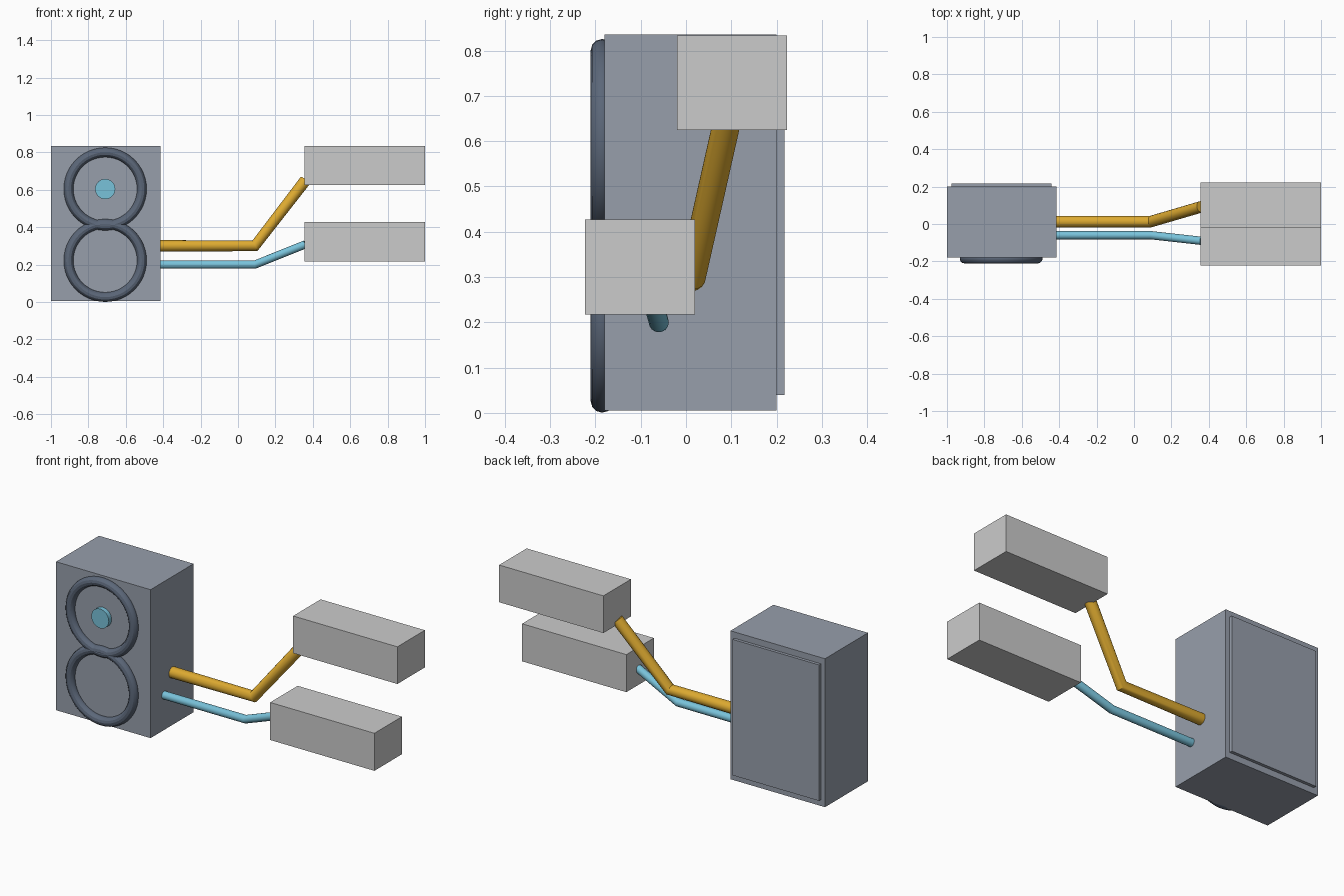
import bpy
import math
from mathutils import Vector

cube = bpy.data.objects.get("Cube")
if cube:
    bpy.data.objects.remove(cube, do_unlink=True)


def material(name, rgb):
    mat = bpy.data.materials.new(name)
    mat.use_nodes = True
    mat.diffuse_color = (*rgb, 1)
    mat.node_tree.nodes["Principled BSDF"].inputs["Base Color"].default_value = (*rgb, 1)
    return mat


BLUE_GREY = material("blue grey", (0.31, 0.345, 0.41))
DARK_SLATE = material("dark slate", (0.105, 0.135, 0.19))
LIGHT_GREY = material("light grey", (0.6, 0.6, 0.6))
GOLD = material("gold", (0.72, 0.40, 0.03))
SKY_BLUE = material("sky blue", (0.19, 0.54, 0.70))


def finish(name, mat, smooth=False):
    obj = bpy.context.object
    obj.name = name
    obj.data.materials.clear()
    obj.data.materials.append(mat)
    if smooth:
        bpy.ops.object.shade_smooth_by_angle()
    return obj


def box(name, mat, low, high):
    low, high = Vector(low), Vector(high)
    bpy.ops.mesh.primitive_cube_add(size=1, location=(low + high) / 2)
    bpy.context.object.scale = high - low
    bpy.ops.object.transform_apply(location=False, rotation=False, scale=True)
    return finish(name, mat)


def pipe(name, mat, radius, points):
    curve = bpy.data.curves.new(name, "CURVE")
    curve.dimensions = "3D"
    curve.bevel_depth = radius
    curve.bevel_resolution = 6
    curve.use_fill_caps = True
    spline = curve.splines.new("POLY")
    spline.points.add(len(points) - 1)
    for target, co in zip(spline.points, points):
        target.co = (*co, 1)
    obj = bpy.data.objects.new(name, curve)
    bpy.context.collection.objects.link(obj)
    bpy.ops.object.select_all(action="DESELECT")
    obj.select_set(True)
    bpy.context.view_layer.objects.active = obj
    bpy.ops.object.convert(target="MESH")
    return finish(name, mat, smooth=True)


# Outdoor cabinet with its raised rear panel
box("cabinet", BLUE_GREY, (-1, -0.18, 0.005), (-0.415, 0.2, 0.835))
box("rear_panel", BLUE_GREY, (-0.975, 0.199, 0.04), (-0.44, 0.217, 0.8))

# Two fan rings on the front, the upper one with a hub
FAN_X = -0.71
for name, z in (("lower_fan_ring", 0.222), ("upper_fan_ring", 0.604)):
    bpy.ops.mesh.primitive_torus_add(
        location=(FAN_X, -0.185, z), rotation=(math.pi / 2, 0, 0),
        major_radius=0.196, minor_radius=0.0255,
        major_segments=48, minor_segments=12)
    finish(name, DARK_SLATE, smooth=True)

bpy.ops.mesh.primitive_cylinder_add(
    vertices=32, radius=0.054, depth=0.04,
    location=(FAN_X, -0.185, 0.604), rotation=(math.pi / 2, 0, 0))
finish("fan_hub", SKY_BLUE, smooth=True)

# Indoor units
box("upper_unit", LIGHT_GREY, (0.355, -0.02, 0.625), (1, 0.223, 0.833))
box("lower_unit", LIGHT_GREY, (0.355, -0.223, 0.217), (1, 0.02, 0.427))

# Bent pipes linking the cabinet to the units
pipe("upper_pipe", GOLD, 0.031,
     [(-0.417, 0.013, 0.3), (0.09, 0.013, 0.3), (0.36, 0.092, 0.65)])
pipe("lower_pipe", SKY_BLUE, 0.022,
     [(-0.417, -0.06, 0.2), (0.09, -0.06, 0.2), (0.36, -0.09, 0.308)])
